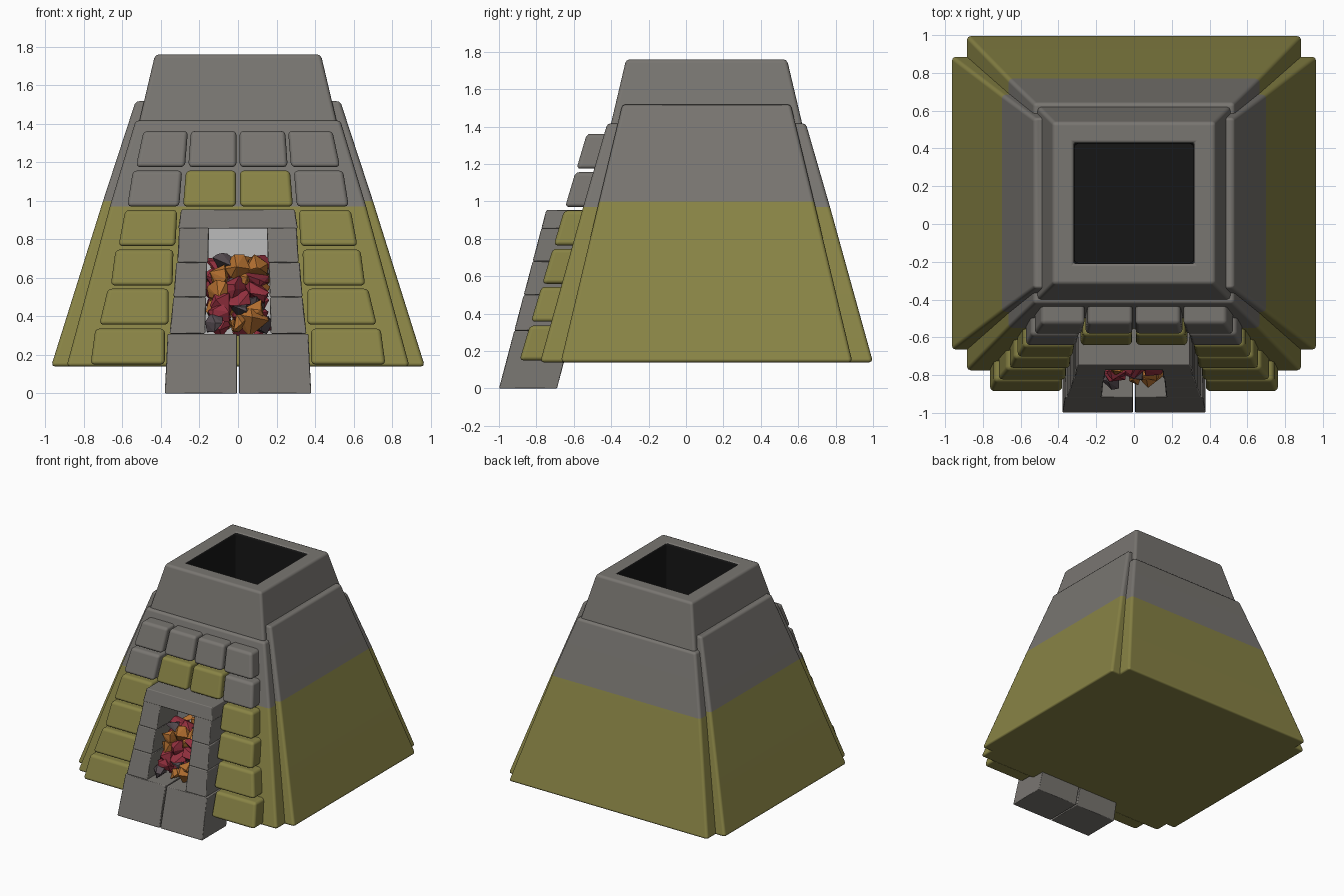
import bpy, bmesh, math, random
from mathutils import Vector

if "Cube" in bpy.data.objects:
    bpy.data.objects.remove(bpy.data.objects["Cube"])

random.seed(4)
CY = 0.11  # centre of the tower in y


def material(name, rgb):
    m = bpy.data.materials.new(name)
    m.diffuse_color = (*rgb, 1)
    m.use_nodes = True
    m.node_tree.nodes["Principled BSDF"].inputs["Base Color"].default_value = m.diffuse_color
    return m


OLIVE = material("olive_stone", (0.25, 0.23, 0.06))
GREY = material("grey_stone", (0.19, 0.18, 0.165))
SOOT = material("soot", (0.008, 0.008, 0.008))
PALE = material("pale_lining", (0.5, 0.5, 0.5))
EMBERS = [material("ember_red", (0.3, 0.03, 0.05)),
          material("ember_orange", (0.45, 0.16, 0.03)),
          material("ember_ash", (0.09, 0.07, 0.08))]


def finish(bm, name, mats, bevel=0.0, segments=2):
    bmesh.ops.recalc_face_normals(bm, faces=bm.faces)
    me = bpy.data.meshes.new(name)
    bm.to_mesh(me)
    bm.free()
    ob = bpy.data.objects.new(name, me)
    bpy.context.collection.objects.link(ob)
    for m in mats:
        me.materials.append(m)
    if bevel:
        me.polygons.foreach_set("use_smooth", [True] * len(me.polygons))
        mod = ob.modifiers.new("bevel", "BEVEL")
        mod.width, mod.segments = bevel, segments
        mod.limit_method = "ANGLE"
        mod.harden_normals = True
    return ob


def tower(name, rings, mats, slots, bevel):
    """Loft rectangular rings (half x, half y, z); close both ends."""
    bm = bmesh.new()
    loops = [[bm.verts.new((sx * hx, CY + sy * hy, z))
              for sx, sy in ((-1, -1), (1, -1), (1, 1), (-1, 1))]
             for hx, hy, z in rings]
    bm.faces.new(loops[0][::-1]).material_index = slots[0]
    for a, b, s in zip(loops, loops[1:], slots):
        for i in range(4):
            j = (i + 1) % 4
            bm.faces.new((a[i], a[j], b[j], b[i])).material_index = s
    bm.faces.new(loops[-1]).material_index = slots[-1]
    return finish(bm, name, mats, bevel)


def block(name, bottom, top, z, front, depth, mat, bevel, segments=2):
    """Leaning block: x ranges at bottom and top, z range, front y at both."""
    bm = bmesh.new()
    v = []
    for (x0, x1), zz, y in zip((bottom, top), z, front):
        v.append([bm.verts.new(p) for p in ((x0, y, zz), (x1, y, zz),
                                            (x1, y + depth, zz), (x0, y + depth, zz))])
    a, b = v
    bm.faces.new(a[::-1])
    bm.faces.new(b)
    for i in range(4):
        j = (i + 1) % 4
        bm.faces.new((a[i], a[j], b[j], b[i]))
    return finish(bm, name, [mat], bevel, segments)


def mirrored(r, s):
    return tuple(sorted((r[0] * s, r[1] * s)))


# Two crossed tapering bodies, each olive below and grey above, hollow at the top
side_body = tower("side_walls", [(.97, .78, .14), (.70, .575, 1.0), (.53, .45, 1.52),
                                 (.36, .36, 1.50), (.36, .36, .94)],
                  [OLIVE, GREY, SOOT], [0, 1, 1, 2, 2], .02)
front_body = tower("front_and_back_walls", [(.89, .89, .14), (.665, .66, .97), (.53, .53, 1.42),
                                            (.36, .36, 1.40), (.36, .36, .94)],
                   [OLIVE, GREY, SOOT], [0, 1, 1, 2, 2], .02)

# Chimney cap with a deep dark shaft
tower("chimney_cap", [(.35, .35, .95), (.35, .35, 1.36), (.515, .515, 1.40), (.43, .43, 1.76),
                      (.315, .315, 1.76), (.33, .33, .97)],
      [GREY, SOOT], [0, 0, 0, 0, 1, 1], .02)

# Fire alcove cut into the front
cutter = block("alcove_cutter", (-.19, .19), (-.19, .19), (.30, .87), (-1.1, -1.1), .75, PALE, 0)
cutter.hide_render = True
cutter.hide_set(True)
for body in (side_body, front_body):
    body.data.materials.append(PALE)
    mod = body.modifiers.new("alcove", "BOOLEAN")
    mod.operation, mod.object, mod.solver = "DIFFERENCE", cutter, "EXACT"
    mod.material_mode = "TRANSFER"


# Facing bricks leaning with the front wall
def brick_y(z):
    return -0.89 + (z - 0.15) * 0.297


def brick(name, bottom, top, z0, mat):
    z1 = z0 + 0.187
    for s, side in ((-1, "left"), (1, "right")):
        block(f"{name}_{side}", mirrored(bottom, s), mirrored(top, s), (z0, z1),
              (brick_y(z0), brick_y(z1)), .15, mat, .022, 3)


brick("brick_row_1", (.38, .765), (.38, .74), .15, OLIVE)
brick("brick_row_2", (.36, .72), (.36, .675), .357, OLIVE)
brick("brick_row_3", (.34, .66), (.335, .635), .56, OLIVE)
brick("brick_row_4", (.325, .62), (.315, .585), .765, OLIVE)
brick("brick_row_5_outer", (.305, .575), (.29, .545), .97, GREY)
brick("brick_row_5_inner", (.01, .285), (.01, .27), .97, OLIVE)
brick("brick_row_6_outer", (.275, .53), (.26, .49), 1.175, GREY)
brick("brick_row_6_inner", (.008, .258), (.008, .245), 1.175, GREY)


# Doorway surround: hearth blocks, jamb blocks and lintel
def frame_y(z):
    return -1.0 + z * 0.265


for s, side in ((-1, "left"), (1, "right")):
    block(f"hearth_block_{side}", mirrored((.004, .38), s), mirrored((.004, .365), s),
          (0, .31), (frame_y(0), frame_y(.31)), .31, GREY, .005, 1)
    for i, (z0, z1, b, t) in enumerate([(.31, .50, (.17, .355), (.165, .335)),
                                        (.50, .68, (.165, .335), (.16, .32)),
                                        (.68, .86, (.155, .315), (.15, .305))]):
        block(f"jamb_block_{i + 1}_{side}", mirrored(b, s), mirrored(t, s), (z0, z1),
              (frame_y(z0), frame_y(z1)), .27, GREY, .006, 1)
block("lintel", (-.31, .31), (-.295, .295), (.855, .955),
      (frame_y(.855), frame_y(.955)), .25, GREY, .006, 1)


# Heap of faceted embers
def ember(name, centre, radius, mat):
    bm = bmesh.new()
    pts = []
    for _ in range(11):
        d = Vector([random.gauss(0, 1) for _ in range(3)]).normalized()
        pts.append(bm.verts.new(Vector(centre) + d * radius))
    hull = bmesh.ops.convex_hull(bm, input=pts)
    loose = [v for v in bm.verts if not v.link_faces]
    bmesh.ops.delete(bm, geom=loose, context="VERTS")
    finish(bm, name, [mat])


n = 0
for row in range(6):
    for depth in range(3):
        for x in (-.1, 0, .1):
            n += 1
            z = .36 + row * .06
            y = -.80 + row * .022 + depth * .1
            ember(f"ember_{n}", (x + random.uniform(-.02, .02), y + random.uniform(-.02, .02),
                                 z + random.uniform(-.015, .015)),
                  random.uniform(.06, .08), EMBERS[n * 7 % 5 % 3])
